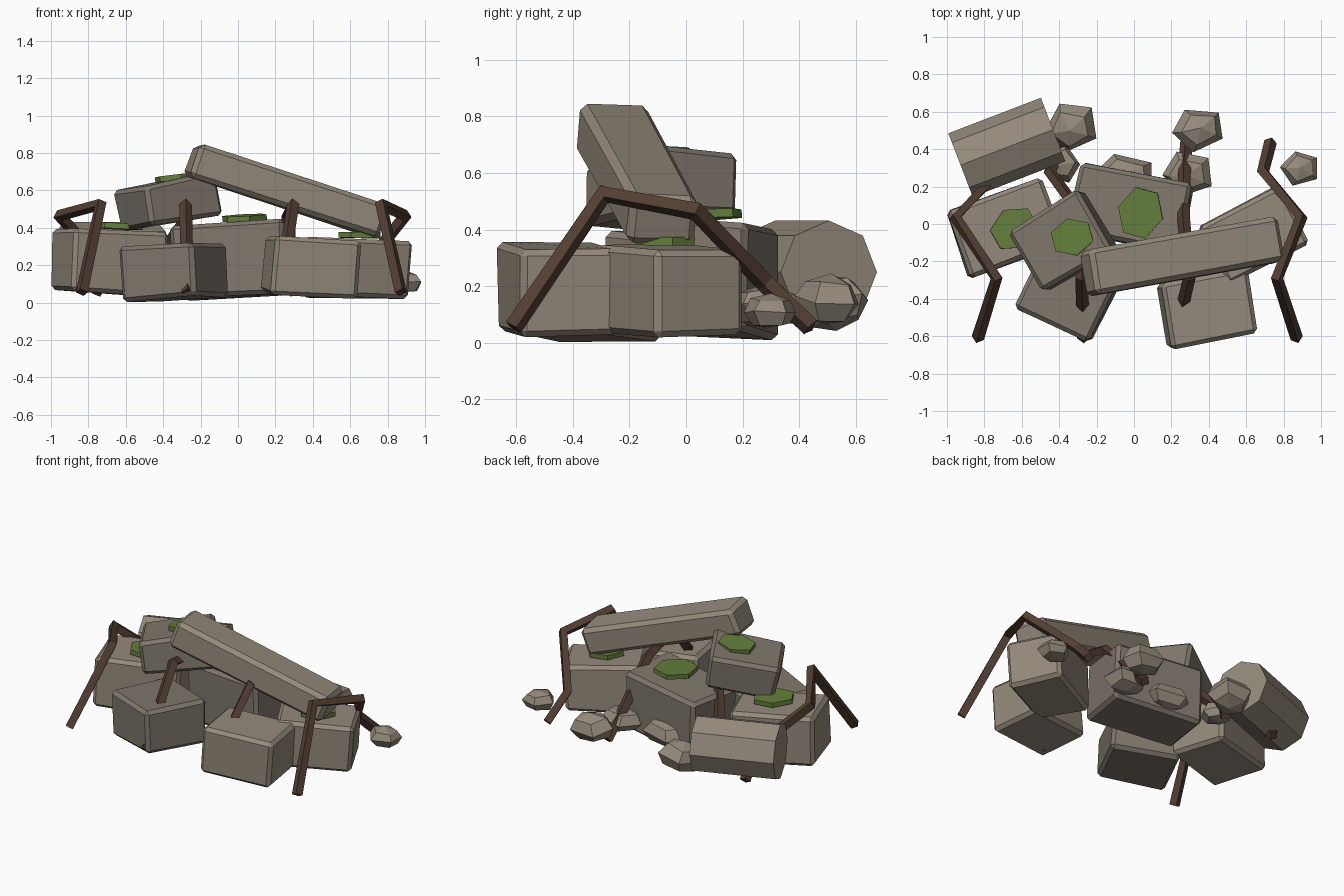
import bpy, bmesh, random
from math import radians
from mathutils import Matrix, Euler

if "Cube" in bpy.data.objects:
    bpy.data.objects.remove(bpy.data.objects["Cube"])

random.seed(4)


def mat(name, rgb):
    m = bpy.data.materials.new(name)
    m.diffuse_color = (*rgb, 1)
    m.use_nodes = True
    m.node_tree.nodes["Principled BSDF"].inputs["Base Color"].default_value = m.diffuse_color
    return m


LIGHT = mat("light_stone", (0.30, 0.255, 0.20))
DARK = mat("dark_stone", (0.215, 0.185, 0.15))
WOOD = mat("wood", (0.085, 0.048, 0.032))
MOSS = mat("moss", (0.13, 0.21, 0.045))


def finish(bm, name, material, loc, rot, jitter=0.0):
    for v in bm.verts:
        for i in range(3):
            v.co[i] += random.uniform(-jitter, jitter)
    bmesh.ops.recalc_face_normals(bm, faces=bm.faces)
    me = bpy.data.meshes.new(name)
    bm.to_mesh(me)
    bm.free()
    me.materials.append(material)
    ob = bpy.data.objects.new(name, me)
    ob.location = loc
    ob.rotation_euler = Euler([radians(a) for a in rot])
    bpy.context.collection.objects.link(ob)
    return ob


def block(name, material, loc, size, rot, bevel=0.022):
    bm = bmesh.new()
    bmesh.ops.create_cube(bm, size=1, matrix=Matrix.Diagonal((*size, 1)))
    for v in bm.verts:  # uneven, hand-cut corners
        for i in range(3):
            v.co[i] += random.uniform(-0.01, 0.01)
    bmesh.ops.bevel(bm, geom=bm.edges[:], offset=bevel, segments=1, affect='EDGES')
    return finish(bm, name, material, loc, rot)


def prism(name, material, loc, sides, radius, depth, rot, turn=None, scale=(1, 1, 1)):
    bm = bmesh.new()
    bmesh.ops.create_cone(bm, cap_ends=True, segments=sides, radius1=radius,
                          radius2=radius, depth=depth)
    bmesh.ops.transform(bm, matrix=Matrix.Diagonal((*scale, 1)), verts=bm.verts)
    if turn:
        bmesh.ops.transform(bm, matrix=turn, verts=bm.verts)
    return finish(bm, name, material, loc, rot)


# Fallen wall blocks: location, size, rotation in degrees
block("left_block", LIGHT, (-0.69, -0.02, 0.217), (0.53, 0.37, 0.335), (0, 3, 20))
block("upper_block", DARK, (-0.378, -0.085, 0.54), (0.44, 0.37, 0.225), (-4, -9, 30))
block("front_left_block", DARK, (-0.342, -0.358, 0.167), (0.44, 0.42, 0.29), (0, -3, -25))
block("centre_block", DARK, (-0.02, 0.085, 0.222), (0.61, 0.38, 0.395), (-2, -3, -11))
block("front_right_block", LIGHT, (0.39, -0.452, 0.19), (0.47, 0.355, 0.30), (1, 3, 9))
block("right_block", LIGHT, (0.635, -0.06, 0.185), (0.48, 0.345, 0.31), (0, 1, 27))

# Leaning lintel beam
block("lintel_beam", LIGHT, (0.26, -0.172, 0.597), (1.08, 0.245, 0.19), (0, 18, 9.7), 0.025)

# Toppled column drum, axis laid along its local x, one ridge upward
lay = Matrix.Rotation(radians(90), 4, 'Y')
prism("column_drum", LIGHT, (-0.68, 0.41, 0.25), 8, 0.182, 0.53, (0, 0, 21), lay)

# Moss patches
for name, loc, r, rot, scale in [
        ("left_moss", (-0.64, -0.025, 0.408), 0.135, (0, 3, 30), (1, 0.85, 1)),
        ("upper_moss", (-0.33, -0.07, 0.668), 0.12, (-3, -6, 15), (1, 0.85, 1)),
        ("centre_moss", (0.035, 0.06, 0.452), 0.145, (-2, -3, 75), (1, 0.85, 1)),
        ("right_moss", (0.65, -0.075, 0.36), 0.12, (0, 1, 40), (1, 0.85, 1))]:
    prism(name, MOSS, loc, 6, r, 0.03, rot, None, scale)

# Bent roof ribs: the same side profile, each with its own sideways wander
PROFILE = [(-0.61, 0.055), (-0.29, 0.525), (0.035, 0.465), (0.28, 0.21), (0.44, 0.055)]
RIBS = {
    "outer_left_rib": [-0.835, -0.735, -0.955, -0.72, -0.75],
    "inner_left_rib": [-0.27, -0.28, -0.27, -0.45, -0.36],
    "inner_right_rib": [0.22, 0.295, 0.265, 0.27, 0.28],
    "outer_right_rib": [0.87, 0.765, 0.895, 0.69, 0.73],
}
for name, xs in RIBS.items():
    cu = bpy.data.curves.new(name, 'CURVE')
    cu.dimensions = '3D'
    cu.bevel_depth = 0.034
    cu.bevel_resolution = 0
    cu.use_fill_caps = True
    sp = cu.splines.new('POLY')
    sp.points.add(len(xs) - 1)
    for p, x, (y, z) in zip(sp.points, xs, PROFILE):
        p.co = (x, y, z, 1)
    sp.use_smooth = False
    cu.materials.append(WOOD)
    bpy.context.collection.objects.link(bpy.data.objects.new(name, cu))

# Five-sided rubble stones along the back: location, half sizes, tilt
for i, (loc, size, rot) in enumerate([
        ((-0.33, 0.52, 0.14), (0.15, 0.135, 0.095), (8, -8, 10)),
        ((0.345, 0.505, 0.15), (0.15, 0.125, 0.09), (-6, 6, 10)),
        ((0.89, 0.3, 0.11), (0.113, 0.1, 0.06), (0, 0, 0)),
        ((-0.39, 0.32, 0.13), (0.105, 0.105, 0.065), (5, 5, 40)),
        ((-0.05, 0.26, 0.13), (0.18, 0.115, 0.08), (-5, 0, 0)),
        ((0.29, 0.27, 0.13), (0.145, 0.13, 0.075), (5, -5, 5))]):
    bm = bmesh.new()
    bmesh.ops.create_uvsphere(bm, u_segments=5, v_segments=4, radius=1.0)
    turn = Matrix.Rotation(radians(90), 4, 'Z')
    bmesh.ops.transform(bm, matrix=Matrix.Diagonal((*size, 1)) @ turn, verts=bm.verts)
    finish(bm, f"rubble_{i + 1}", LIGHT, loc, rot, 0.008)
